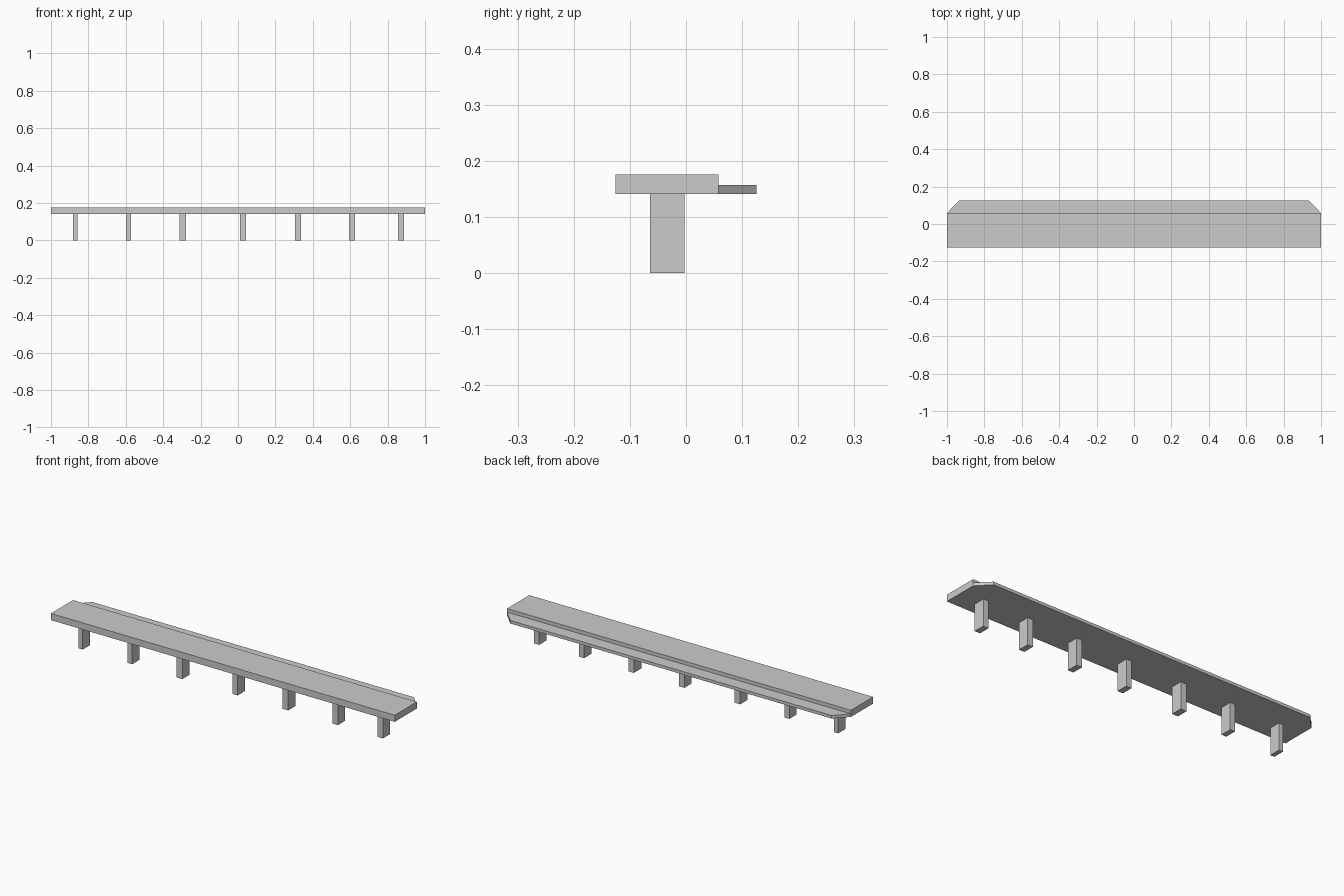
import bpy, bmesh

if "Cube" in bpy.data.objects:
    bpy.data.objects.remove(bpy.data.objects["Cube"])


def prism(name, outline, z0, z1):
    """Extrude a flat xy outline from z0 up to z1."""
    bm = bmesh.new()
    face = bm.faces.new([bm.verts.new((x, y, z0)) for x, y in outline])
    top = bmesh.ops.extrude_face_region(bm, geom=[face])["geom"]
    for v in top:
        if isinstance(v, bmesh.types.BMVert):
            v.co.z = z1
    bmesh.ops.recalc_face_normals(bm, faces=bm.faces)
    mesh = bpy.data.meshes.new(name)
    bm.to_mesh(mesh)
    bm.free()
    obj = bpy.data.objects.new(name, mesh)
    bpy.context.collection.objects.link(obj)
    return obj


def box(name, x0, x1, y0, y1, z0, z1):
    return prism(name, [(x0, y0), (x1, y0), (x1, y1), (x0, y1)], z0, z1)


DECK_Z, DECK_TOP, LEDGE_TOP = 0.141, 0.176, 0.157
BACK = 0.058

# Main deck slab
box("deck", -1, 1, -0.126, BACK, DECK_Z, DECK_TOP)

# Lower rear ledge with angled ends
prism("rear_ledge", [(-1, BACK), (1, BACK), (0.935, 0.126), (-0.935, 0.126)],
      DECK_Z, LEDGE_TOP)

# Row of supporting posts: centre x and width
posts = [(-0.871, 0.024), (-0.585, 0.028), (-0.296, 0.034), (0.027, 0.031),
         (0.321, 0.032), (0.61, 0.031), (0.872, 0.031)]
for i, (x, w) in enumerate(posts, 1):
    box(f"support_post_{i}", x - w / 2, x + w / 2, -0.064, -0.003, 0, DECK_Z)
